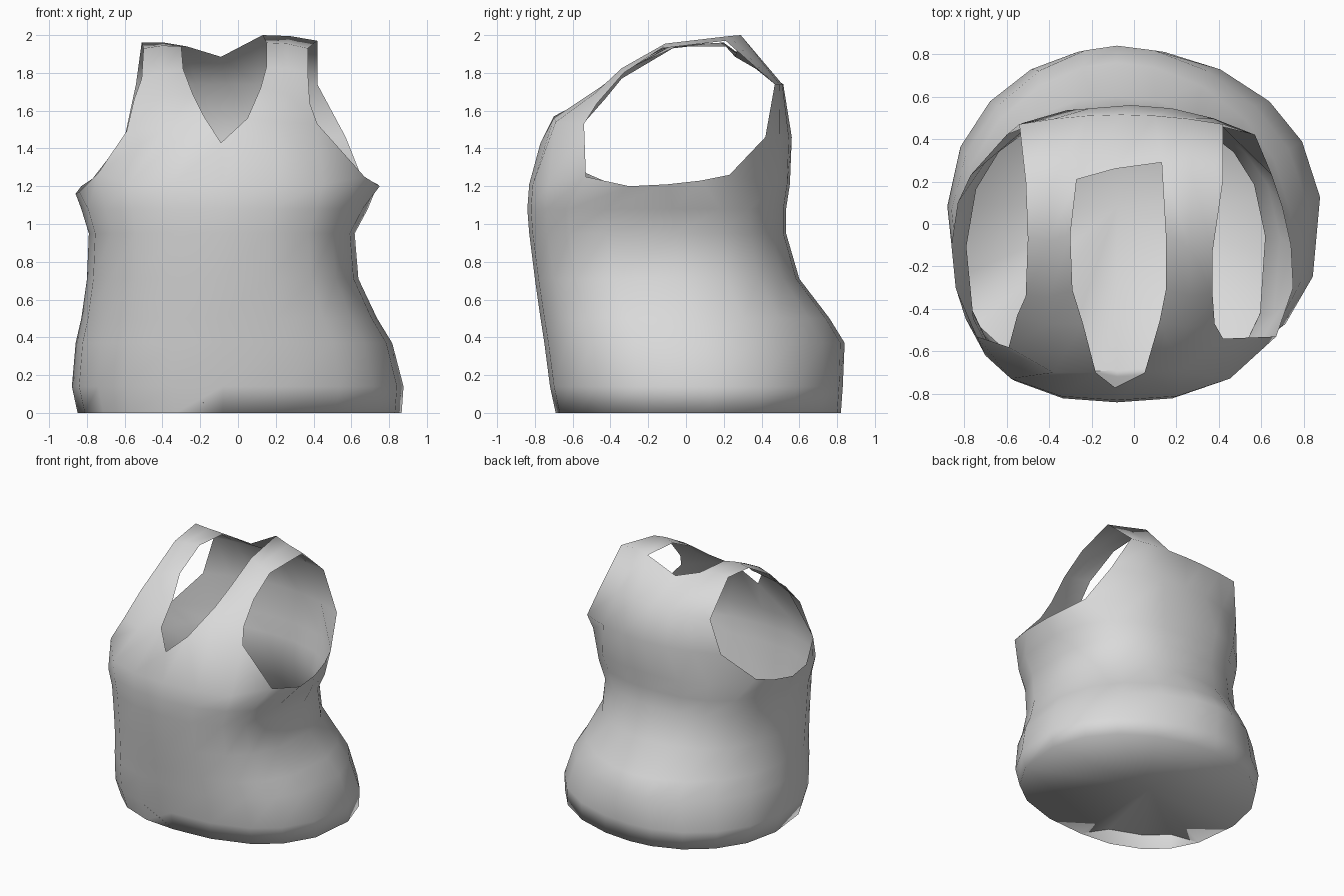
import bpy, bmesh, math

cube = bpy.data.objects.get("Cube")
if cube:
    bpy.data.objects.remove(cube, do_unlink=True)

mat = bpy.data.materials.new("fabric_grey")
mat.use_nodes = True
GREY = (0.7, 0.7, 0.7, 1.0)
mat.diffuse_color = GREY
mat.node_tree.nodes["Principled BSDF"].inputs["Base Color"].default_value = GREY

# Column angles around the body, counterclockwise from the front centre
ANGLES = [-90, -75, -55, -38, -18, 5, 25, 42, 60, 77,
          90, 103, 120, 138, 157, 178, 200, 218, 235, 255]
N = len(ANGLES)
CX = -0.08


def spow(v, p):
    return math.copysign(abs(v) ** p, v)


def ring_points(z, xl, xr, yf, yb, p_front, p_back):
    """Rounded outline; a power below 1 makes the corners boxier."""
    yc, hy = (yf + yb) / 2, (yb - yf) / 2
    pts = []
    for a in ANGLES:
        c, s = math.cos(math.radians(a)), math.sin(math.radians(a))
        p = p_front if s < 0 else p_back
        u, v = spow(c, p), spow(s, p)
        pts.append((CX + u * ((xr - CX) if u > 0 else (CX - xl)), yc + v * hy, z))
    return pts


# Body levels: height, right edge, left edge, front, back, corner powers
LEVELS = [
    (0.00, -0.85, 0.87, -0.69, 0.82, 0.83, 0.98),
    (0.14, -0.88, 0.88, -0.72, 0.83, 0.80, 0.98),
    (0.37, -0.86, 0.82, -0.75, 0.84, 0.78, 1.10),
    (0.50, -0.83, 0.74, -0.77, 0.76, 0.78, 1.05),
    (0.71, -0.80, 0.64, -0.80, 0.60, 0.78, 0.93),
    (0.95, -0.79, 0.62, -0.83, 0.53, 0.78, 0.82),
    (1.08, -0.83, 0.69, -0.84, 0.53, 0.80, 0.82),
    (1.21, -0.86, 0.75, -0.83, 0.55, 0.80, 0.80),
]
outlines = [ring_points(*lv) for lv in LEVELS]

# Underarm rims: the sides of the top level dip between raised corners
outlines[-1][3:8] = [(0.67, -0.53, 1.25), (0.75, -0.30, 1.20), (0.74, -0.10, 1.21),
                     (0.70, 0.08, 1.23), (0.65, 0.23, 1.26)]
outlines[-1][13:18] = [(-0.77, 0.23, 1.24), (-0.83, 0.10, 1.20), (-0.86, -0.10, 1.16),
                       (-0.84, -0.30, 1.17), (-0.74, -0.53, 1.27)]

bm = bmesh.new()


def add(points):
    return [bm.verts.new(p) for p in points]


def bridge(a, b, closed=False):
    n = len(a)
    for i in range(n if closed else n - 1):
        j = (i + 1) % n
        bm.faces.new((a[i], a[j], b[j], b[i]))


# Body tube up to the armholes
rings = [add(pts) for pts in outlines]
for lo, hi in zip(rings, rings[1:]):
    bridge(lo, hi, True)
top = rings[-1]

# Bottom panel, joined to the hem except where it lifts at the front right
floor_edge = list(rings[0])
for i in (17, 18, 19):
    floor_edge[i] = bm.verts.new(rings[1][i].co)
centre = bm.verts.new((CX, 0.08, 0.03))
for i in range(N):
    bm.faces.new((centre, floor_edge[(i + 1) % N], floor_edge[i]))

# Front panel with the V neckline
chest = add([(-0.59, -0.58, 1.49), (-0.38, -0.70, 1.51), (-0.18, -0.70, 1.57),
             (-0.09, -0.77, 1.43), (0.05, -0.70, 1.56), (0.22, -0.69, 1.54),
             (0.42, -0.54, 1.53)])
bridge([top[i] for i in (17, 18, 19, 0, 1, 2, 3)], chest)


# Shoulder straps, each three points wide
def strap(start, outer, inner):
    prev = start
    for o, i in zip(outer, inner):
        mid = [(p + q) / 2 for p, q in zip(o, i)]
        mid[1] -= 0.02
        mid[2] += 0.01
        row = add([o, mid, i])
        bridge(prev, row)
        prev = row
    return prev


right_end = strap(
    chest[:3],
    [(-0.55, -0.43, 1.66), (-0.51, -0.34, 1.77), (-0.50, -0.07, 1.93), (-0.51, 0.20, 1.96)],
    [(-0.24, -0.47, 1.69), (-0.29, -0.31, 1.82), (-0.30, -0.05, 1.94), (-0.27, 0.21, 1.94)])
left_end = strap(
    [chest[6], chest[5], chest[4]],
    [(0.38, -0.47, 1.64), (0.37, -0.33, 1.80), (0.37, -0.13, 1.93), (0.42, 0.21, 1.97)],
    [(0.12, -0.46, 1.72), (0.15, -0.31, 1.83), (0.15, -0.05, 1.96), (0.13, 0.29, 2.00)])


# Back panel, ordered from the left shoulder to the right shoulder
def back_row(z, xa, xb, y_edge, y_mid):
    out = []
    for k in range(7):
        t = k / 6
        bow = 1 - (2 * t - 1) ** 2
        out.append((xa + (xb - xa) * t, y_edge + (y_mid - y_edge) * bow, z))
    return add(out)


nape = add([(-0.09, 0.26, 1.885)])
neckline = left_end + nape + right_end[::-1]
upper_back = back_row(1.74, 0.42, -0.54, 0.47, 0.515)
mid_back = back_row(1.46, 0.57, -0.60, 0.42, 0.56)
bridge([top[i] for i in range(7, 14)], mid_back)
bridge(mid_back, upper_back)
bridge(upper_back, neckline)

bmesh.ops.recalc_face_normals(bm, faces=bm.faces)
mesh = bpy.data.meshes.new("tank_top")
bm.to_mesh(mesh)
bm.free()
mesh.materials.append(mat)
for poly in mesh.polygons:
    poly.use_smooth = True
bpy.context.collection.objects.link(bpy.data.objects.new("tank_top", mesh))
